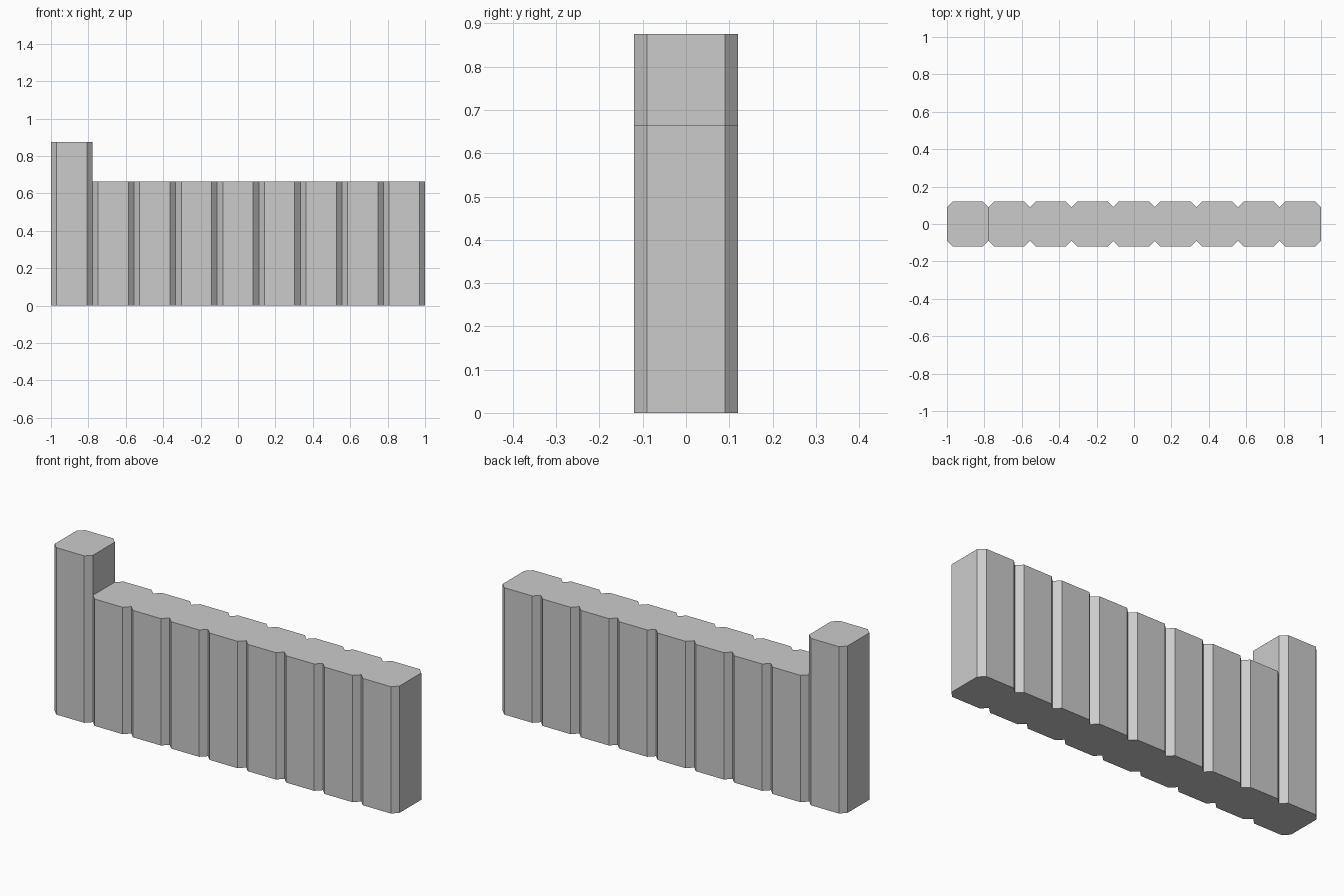
import bpy
import bmesh

if "Cube" in bpy.data.objects:
    bpy.data.objects.remove(bpy.data.objects["Cube"])

PLANKS = 9
WIDTH = 2 / PLANKS
HALF_DEPTH = 0.12
CHAMFER = 0.03
WALL_HEIGHT = 0.665
POST_HEIGHT = 0.875


def plank_run(name, first, count, height):
    """Extrude the joined outline of neighbouring planks with chamfered edges."""
    front = []
    for i in range(first, first + count):
        x0, x1 = -1 + i * WIDTH, -1 + (i + 1) * WIDTH
        front += [(x0, -HALF_DEPTH + CHAMFER), (x0 + CHAMFER, -HALF_DEPTH),
                  (x1 - CHAMFER, -HALF_DEPTH)]
    front.append((x1, -HALF_DEPTH + CHAMFER))
    outline = front + [(x, -y) for x, y in reversed(front)]

    bm = bmesh.new()
    base = bm.faces.new([bm.verts.new((x, y, 0)) for x, y in outline])
    top = bmesh.ops.extrude_face_region(bm, geom=[base], use_keep_orig=True)["geom"]
    bmesh.ops.translate(bm, vec=(0, 0, height),
                        verts=[g for g in top if isinstance(g, bmesh.types.BMVert)])
    bmesh.ops.recalc_face_normals(bm, faces=bm.faces)
    mesh = bpy.data.meshes.new(name)
    bm.to_mesh(mesh)
    bm.free()
    obj = bpy.data.objects.new(name, mesh)
    bpy.context.collection.objects.link(obj)
    return obj


# Tall post at the left end
plank_run("end_post", 0, 1, POST_HEIGHT)
# Low wall of grooved planks
plank_run("plank_wall", 1, PLANKS - 1, WALL_HEIGHT)
